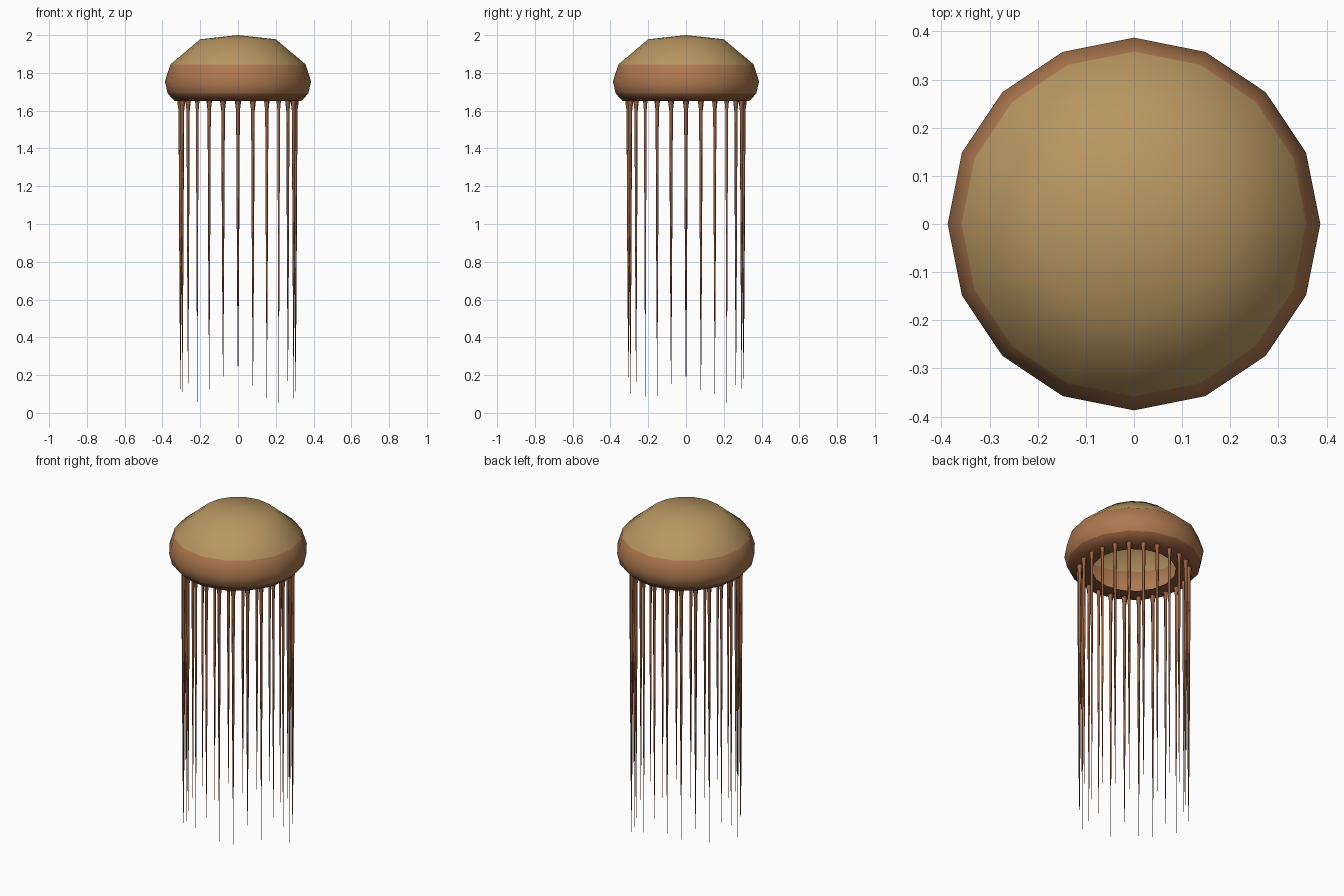
import bpy, bmesh, math, random

if "Cube" in bpy.data.objects:
    bpy.data.objects.remove(bpy.data.objects["Cube"])

random.seed(4)


def material(name, rgb):
    m = bpy.data.materials.new(name)
    m.diffuse_color = (*rgb, 1)
    m.use_nodes = True
    m.node_tree.nodes["Principled BSDF"].inputs["Base Color"].default_value = m.diffuse_color
    return m


def lathe(name, profile, sides, centre=(0, 0), turn=0.0, mats=(), bands=None):
    """Revolve (radius, z) points about a vertical axis; radius 0 makes a pole."""
    bm = bmesh.new()
    rings = []
    for r, z in profile:
        n = 1 if r == 0 else sides
        rings.append([bm.verts.new((
            centre[0] + r * math.cos(turn + math.tau * i / sides),
            centre[1] + r * math.sin(turn + math.tau * i / sides), z)) for i in range(n)])
    for k, (a, b) in enumerate(zip(rings, rings[1:])):
        for i in range(sides):
            j = (i + 1) % sides
            if len(a) == 1:
                f = bm.faces.new((a[0], b[i], b[j]))
            elif len(b) == 1:
                f = bm.faces.new((a[i], b[0], a[j]))
            else:
                f = bm.faces.new((a[i], b[i], b[j], a[j]))
            f.smooth = True
            f.material_index = bands[k] if bands else 0
    me = bpy.data.meshes.new(name)
    bm.to_mesh(me)
    bm.free()
    for m in mats:
        me.materials.append(m)
    ob = bpy.data.objects.new(name, me)
    bpy.context.collection.objects.link(ob)
    return ob


gold = material("gold", (0.48, 0.31, 0.12))
rust = material("rust", (0.42, 0.19, 0.08))
brown = material("brown", (0.27, 0.10, 0.04))
red_brown = material("red_brown", (0.33, 0.12, 0.05))

# Bell: open-bottomed dome with the rim turned inward
lathe("bell",
      [(0, 2.0), (0.2, 1.978), (0.358, 1.845), (0.387, 1.755),
       (0.372, 1.69), (0.335, 1.652), (0.233, 1.652)],
      16, mats=(gold, rust, brown), bands=[0, 0, 1, 1, 2, 2])

# Tentacles: 24 thin tapering strands with a flared root
known_tips = {0: 0.015, 1: 0.0, 6: 0.09, 12: 0.03, 18: 0.1, 19: 0.03}
for k in range(24):
    a = math.tau * k / 24
    tip = known_tips.get(k, random.uniform(0.03, 0.10))
    lathe(f"tentacle_{k + 1}",
          [(0.017, 1.655), (0.010, 1.60), (0.008, 1.25), (0.0055, 0.75), (0, tip)],
          4, centre=(0.305 * math.cos(a), 0.305 * math.sin(a)), turn=a,
          mats=(red_brown,))
